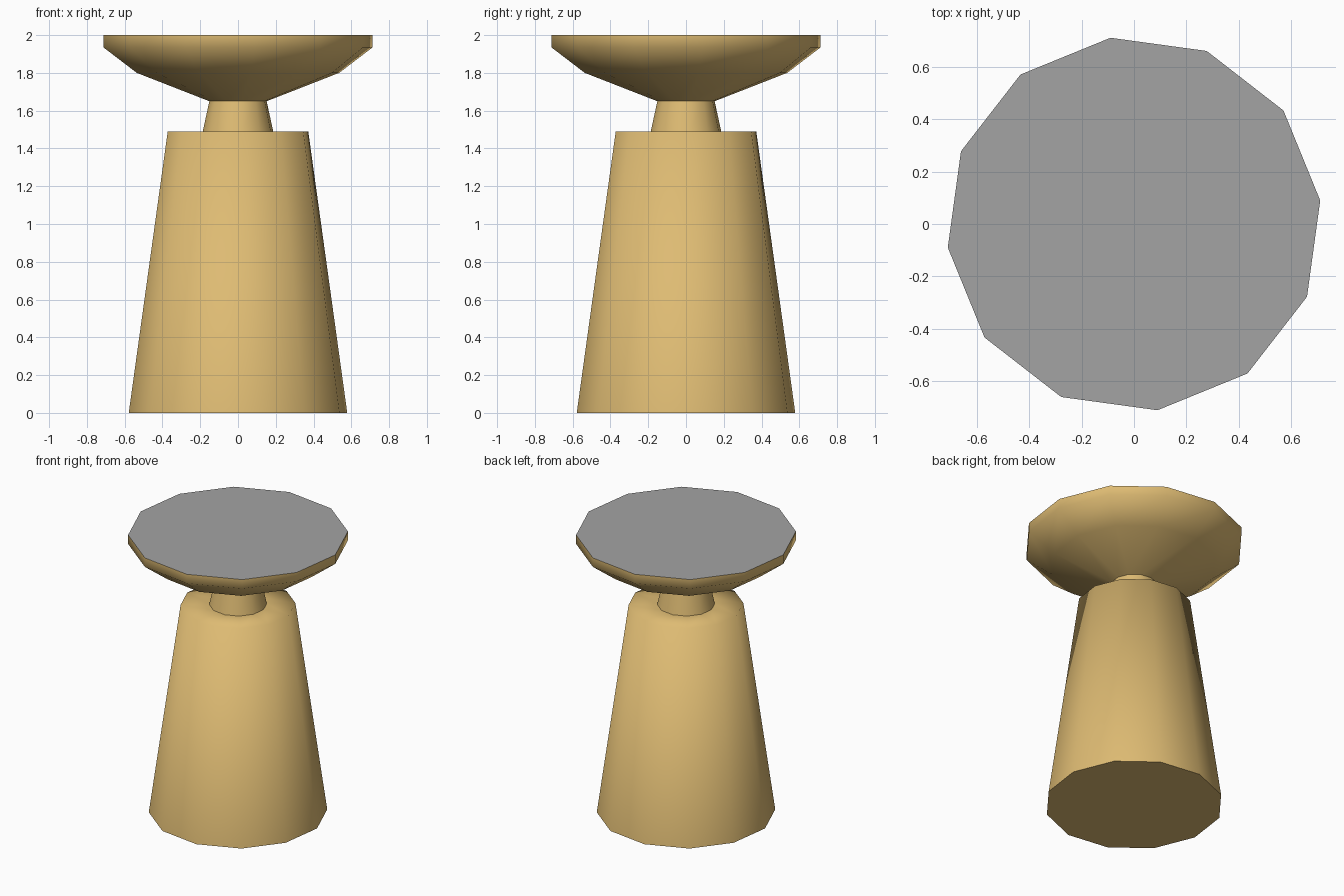
import bpy, bmesh, math

if "Cube" in bpy.data.objects:
    bpy.data.objects.remove(bpy.data.objects["Cube"])

SIDES = 12
TURN = math.radians(7.2)


def make_mat(name, rgb):
    m = bpy.data.materials.new(name)
    m.diffuse_color = (*rgb, 1)
    m.use_nodes = True
    m.node_tree.nodes["Principled BSDF"].inputs["Base Color"].default_value = m.diffuse_color
    return m


tan = make_mat("warm tan", (0.73, 0.497, 0.171))
grey = make_mat("grey", (0.366, 0.366, 0.366))


def turned(name, profile, sharp_levels=(), top_mat=None, cap_bottom=False, cap_top=False):
    """Revolve (radius, z) points into a smooth 12-sided part."""
    bm = bmesh.new()
    rings = []
    for r, z in profile:
        rings.append([bm.verts.new((r * math.cos(TURN + i * math.tau / SIDES),
                                    r * math.sin(TURN + i * math.tau / SIDES), z))
                      for i in range(SIDES)])
    for a, b in zip(rings, rings[1:]):
        for i in range(SIDES):
            j = (i + 1) % SIDES
            bm.faces.new((a[i], a[j], b[j], b[i])).smooth = True
    if cap_bottom:
        bm.faces.new(rings[0][::-1])
    if cap_top:
        bm.faces.new(rings[-1]).material_index = 1 if top_mat else 0
    for level in sharp_levels:
        ring = rings[level]
        for i in range(SIDES):
            bm.edges.get((ring[i], ring[(i + 1) % SIDES])).smooth = False
    me = bpy.data.meshes.new(name)
    bm.to_mesh(me)
    bm.free()
    me.materials.append(tan)
    if top_mat:
        me.materials.append(top_mat)
    ob = bpy.data.objects.new(name, me)
    bpy.context.collection.objects.link(ob)
    return ob


# Tapered base with a soft shoulder
turned("base", [(0.583, 0), (0.375, 1.49), (0.188, 1.49)], (0, 2), cap_bottom=True)
# Narrow neck
turned("neck", [(0.188, 1.49), (0.153, 1.65)])
# Flared dish with a flat grey top
turned("dish", [(0.153, 1.65), (0.54, 1.80), (0.718, 1.935), (0.718, 2.0)], (3,),
       top_mat=grey, cap_top=True)
